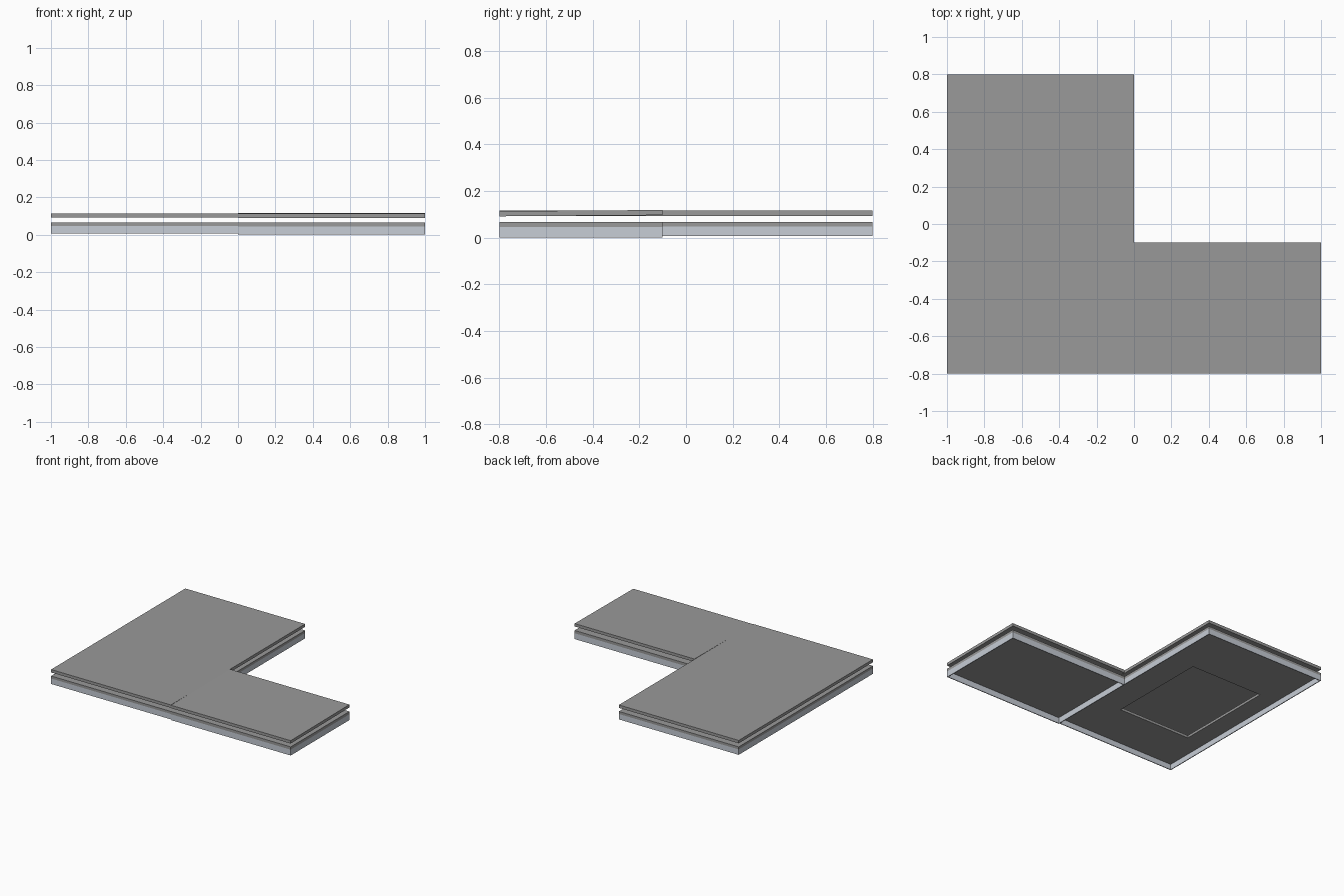
import bpy, bmesh

if "Cube" in bpy.data.objects:
    bpy.data.objects.remove(bpy.data.objects["Cube"])


def material(name, rgb):
    m = bpy.data.materials.new(name)
    m.diffuse_color = (*rgb, 1)
    m.use_nodes = True
    m.node_tree.nodes["Principled BSDF"].inputs["Base Color"].default_value = m.diffuse_color
    return m


GREY = material("slab grey", (0.32, 0.32, 0.32))
PALE = material("pale wall", (0.57, 0.61, 0.67))


def slab(name, x0, x1, y0, y1, z0, z1, mat, hole=None, rise=0.0):
    """Box, optionally with a rectangular through hole; rise lifts its back edge."""
    bm = bmesh.new()

    def ring(r, z):
        a, b, c, d = r
        return [bm.verts.new((x, y, z + (rise if y == y1 else 0)))
                for x, y in ((a, c), (b, c), (b, d), (a, d))]

    outer = [ring((x0, x1, y0, y1), z) for z in (z0, z1)]
    inner = [ring(hole, z) for z in (z0, z1)] if hole else None
    for i in range(4):
        j = (i + 1) % 4
        bm.faces.new((outer[0][i], outer[0][j], outer[1][j], outer[1][i]))
        if hole:
            bm.faces.new((inner[0][j], inner[0][i], inner[1][i], inner[1][j]))
            for k in (0, 1):
                bm.faces.new((outer[k][i], outer[k][j], inner[k][j], inner[k][i]))
    if not hole:
        bm.faces.new(outer[0])
        bm.faces.new(outer[1])
    bmesh.ops.recalc_face_normals(bm, faces=bm.faces)
    me = bpy.data.meshes.new(name)
    bm.to_mesh(me)
    bm.free()
    me.materials.append(mat)
    ob = bpy.data.objects.new(name, me)
    bpy.context.collection.objects.link(ob)
    return ob


T = 0.006  # wall thickness
# wing name, footprint, wall bottom, wall top, roof bottom, roof top, floor hole, roof rise
WINGS = (
    ("main", (-1, 0, -0.8, 0.8), 0.006, 0.047, 0.093, 0.115, (-0.85, -0.25, -0.44, 0.33), 0.0),
    ("side", (0, 1, -0.8, -0.1), 0.001, 0.045, 0.091, 0.113, None, 0.005),
)
for name, (x0, x1, y0, y1), w0, w1, r0, r1, hole, rise in WINGS:
    # open-bottomed ring of thin walls
    slab(name + "_walls", x0, x1, y0, y1, w0, w1, PALE,
         hole=(x0 + T, x1 - T, y0 + T, y1 - T))
    # floor plate resting on the walls
    slab(name + "_floor", x0, x1, y0, y1, w1, 0.066, GREY, hole=hole)
    # floating roof plate
    slab(name + "_roof", x0, x1, y0, y1, r0, r1, GREY, rise=rise)
